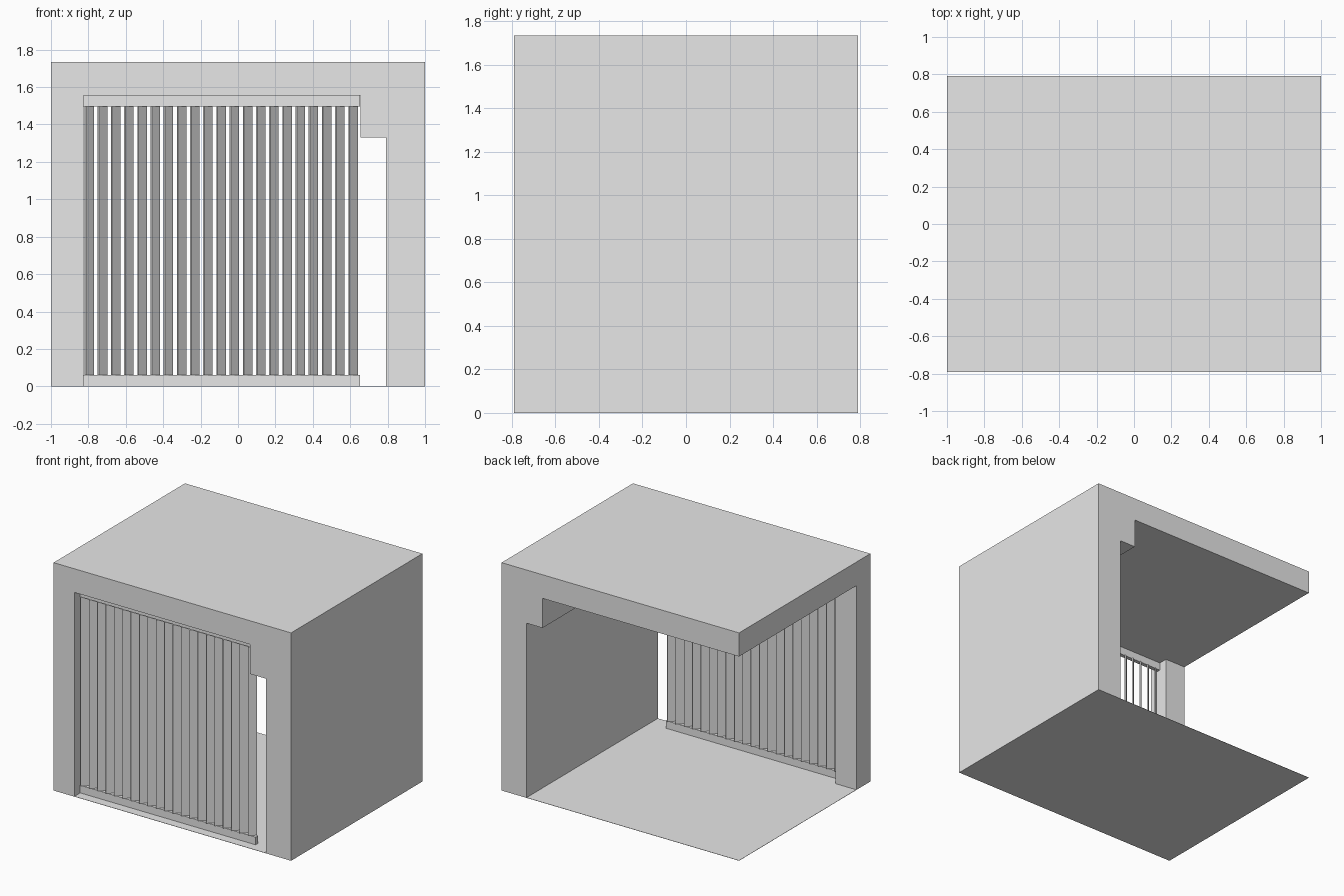
import bpy
import bmesh
import math

cube = bpy.data.objects.get("Cube")
if cube:
    bpy.data.objects.remove(cube, do_unlink=True)

grey = bpy.data.materials.new("plain grey")
grey.use_nodes = True
grey.diffuse_color = (0.8, 0.8, 0.8, 1)
grey.node_tree.nodes["Principled BSDF"].inputs["Base Color"].default_value = (0.8, 0.8, 0.8, 1)

HALF_DEPTH = 0.79
CEILING = 1.555
RAIL_HEIGHT = 0.06
GRILLE_Y = -0.705


def finish(name, bm):
    mesh = bpy.data.meshes.new(name)
    bmesh.ops.recalc_face_normals(bm, faces=bm.faces)
    bm.to_mesh(mesh)
    bm.free()
    mesh.materials.append(grey)
    obj = bpy.data.objects.new(name, mesh)
    bpy.context.scene.collection.objects.link(obj)
    return obj


def box(name, low, high, turn=0):
    """Box between two corners, turned about its own vertical axis."""
    bm = bmesh.new()
    bmesh.ops.create_cube(bm, size=1)
    bmesh.ops.scale(bm, vec=[b - a for a, b in zip(low, high)], verts=bm.verts)
    obj = finish(name, bm)
    obj.location = [(a + b) / 2 for a, b in zip(low, high)]
    obj.rotation_euler.z = turn
    return obj


# Roof slab, stepped beam and side wall: one profile run through the depth
profile = [(-1, CEILING), (-1, 1.735), (1, 1.735), (1, 0),
           (0.79, 0), (0.79, 1.33), (0.655, 1.33), (0.655, CEILING)]
bm = bmesh.new()
face = bm.faces.new([bm.verts.new((x, -HALF_DEPTH, z)) for x, z in profile])
run = bmesh.ops.extrude_face_region(bm, geom=[face])
moved = [v for v in run["geom"] if isinstance(v, bmesh.types.BMVert)]
bmesh.ops.translate(bm, vec=(0, 2 * HALF_DEPTH, 0), verts=moved)
finish("roof_and_wall", bm)

# Thin floor sheet
box("floor", (-1, -HALF_DEPTH, 0), (1, HALF_DEPTH, 0.002))

# Corner post
box("corner_post", (-1, -HALF_DEPTH, 0), (-0.825, -0.62, CEILING))

# Grille rails
for name, z in (("bottom_rail", 0), ("top_rail", CEILING - RAIL_HEIGHT)):
    box(name, (-0.825, GRILLE_Y - 0.015, z), (0.653, GRILLE_Y + 0.015, z + RAIL_HEIGHT))

# Angled upright slats
SLATS = 21
for i in range(SLATS):
    x = -0.795 + i * 0.0705
    box("slat_%d" % (i + 1), (x - 0.031, GRILLE_Y - 0.005, RAIL_HEIGHT),
        (x + 0.031, GRILLE_Y + 0.005, CEILING - RAIL_HEIGHT), math.radians(45))
